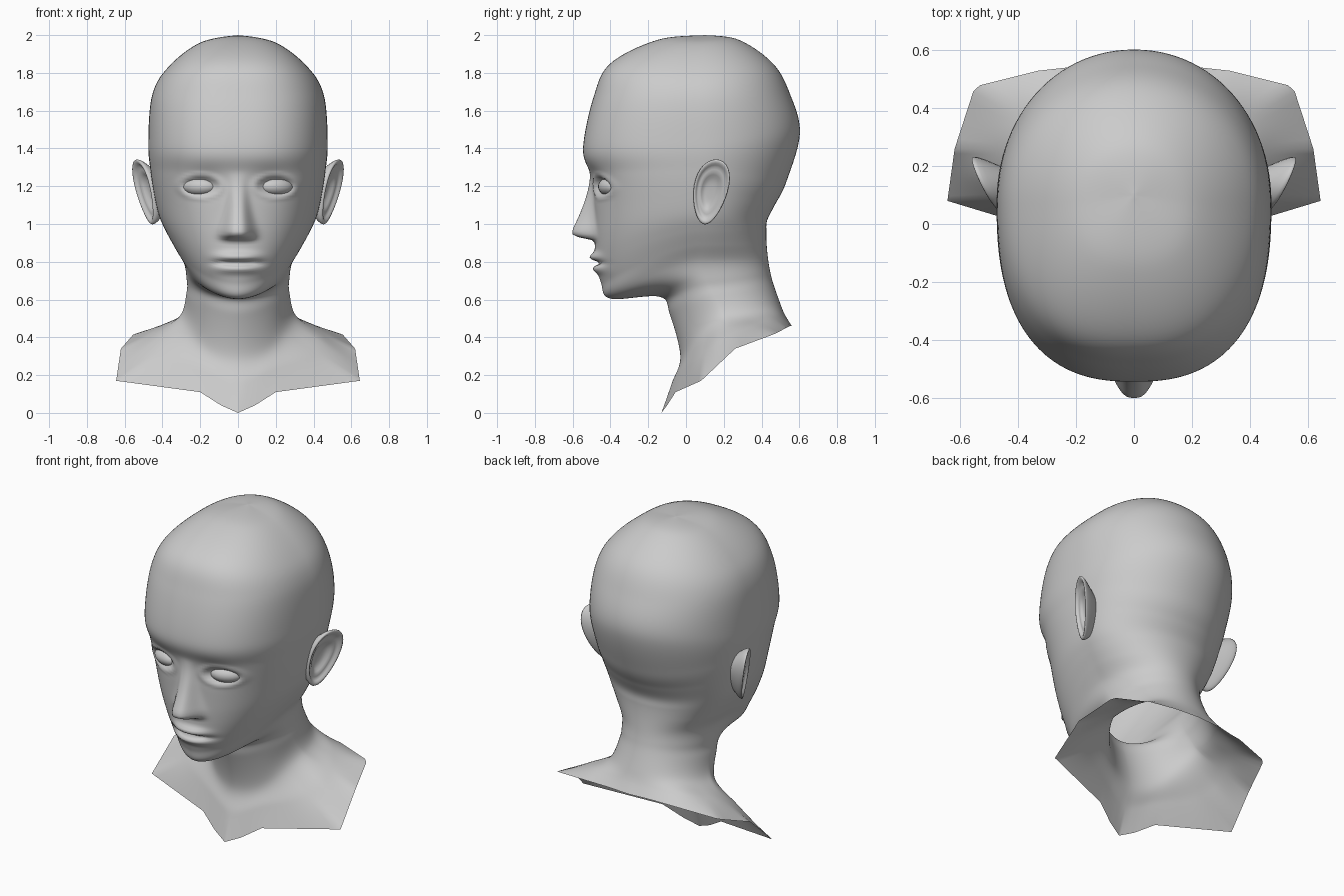
import bpy, bmesh
from math import sin, cos, pi, exp, hypot

if "Cube" in bpy.data.objects:
    bpy.data.objects.remove(bpy.data.objects["Cube"])

NF, NB, SUB = 44, 26, 10     # columns on front / back of half a ring, steps between rings


def make_object(name, bm):
    bmesh.ops.remove_doubles(bm, verts=bm.verts, dist=0.0004)
    bmesh.ops.recalc_face_normals(bm, faces=bm.faces)
    me = bpy.data.meshes.new(name)
    bm.to_mesh(me)
    bm.free()
    for p in me.polygons:
        p.use_smooth = True
    ob = bpy.data.objects.new(name, me)
    bpy.context.collection.objects.link(ob)
    return ob


def bridge(bm, loops):
    for a, b in zip(loops, loops[1:]):
        for i in range(len(a)):
            j = (i + 1) % len(a)
            bm.faces.new((a[i], a[j], b[j], b[i]))


def oval(yf, zf, w, zs, yb, zb):
    """Half ring through a front, a side and a back point, squarer at the skull."""
    n = min(2.5, max(1.85, 1.8 + 0.95 * (zf - 0.6)))
    ys = 0.07 + 0.5 * max(0, 0.78 - zs)
    pts = []
    for j in range(NF + NB + 1):
        if j <= NF:
            t, p, y, z = pi / 2 * (j / NF) ** 1.28, 2 / n, yf, zf
        else:
            t, p, y, z = pi / 2 * (1 + (j - NF) / NB), 0.97, yb, zb
        s, c = max(0, sin(t)), abs(cos(t))
        if j == NF + NB:
            s = 0
        pts.append((w * s ** p, ys + (y - ys) * c ** p, zs + (z - zs) * c ** 1.5))
    return pts


def polyline(ctrl):
    """Half ring along nine points, the fifth being the side."""
    pts = []
    for j in range(NF + NB + 1):
        u = 4 * j / NF if j <= NF else 4 + 4 * (j - NF) / NB
        i = min(int(u), 7)
        pts.append(tuple(a + (b - a) * (u - i) for a, b in zip(ctrl[i], ctrl[i + 1])))
    return pts


def rounded_middle(a, b, reach=6):
    """Half ring halfway between two others, with its corners averaged away."""
    mid = [tuple((p + q) / 2 for p, q in zip(u, v)) for u, v in zip(a, b)]
    end = len(mid) - 1
    out = []
    for j in range(end + 1):
        near = []
        for k in range(j - reach, j + reach + 1):
            m = abs(k) if k <= end else 2 * end - k
            x, y, z = mid[m]
            near.append((x if m == k else -x, y, z))
        out.append(tuple(sum(c) / len(near) for c in zip(*near)))
    return out


def spline(a, b, c, d, t):
    return 0.5 * (2 * b + (c - a) * t + (2 * a - 5 * b + 4 * c - d) * t * t
                  + (3 * b - a - 3 * c + d) * t ** 3)


def bump(v, centre, size, power=2):
    return exp(-(abs(v - centre) / size) ** power)


def face_relief(x, y, z):
    """Forward push of nose, lips, eyelids and eye sockets."""
    if y > -0.2:
        return 0
    ax = abs(x)
    ramp = max(0, min(1, (1.28 - z) / 0.31))
    under = max(0, min(1, (z - 0.912) / 0.025))
    nose = 0.115 * ramp ** 1.4 * under * bump(ax, 0, 0.042 + 0.036 * ramp ** 2, 3)
    e = hypot((ax - 0.2) / 0.09, (z - 1.2) / 0.047)
    eye = 0.008 * bump(e, 1.25, 0.25) - 0.025 * bump(e, 0, 0.9, 4)
    eye -= 0.02 * bump(ax, 0.17, 0.1) * bump(z, 1.22, 0.07)
    lips = (0.032 * bump(z, 0.825, 0.024) - 0.028 * bump(z, 0.793, 0.012)
            + 0.024 * bump(z, 0.762, 0.024))
    return nose + eye + lips * bump(ax, 0, 0.115, 3)


# Head, neck and shoulders: one loft from crown to the open lower edge
# (front y, front z, half width, side z, back y, back z)
rings = [oval(*r) for r in (
    (-0.15, 1.975, 0.2, 1.96, 0.28, 1.975),
    (-0.4, 1.85, 0.37, 1.83, 0.46, 1.85),
    (-0.49, 1.67, 0.455, 1.68, 0.55, 1.69),
    (-0.545, 1.4, 0.475, 1.43, 0.603, 1.48),
    (-0.507, 1.26, 0.463, 1.28, 0.53, 1.22),
    (-0.49, 1.1, 0.445, 1.16, 0.47, 1.1),
    (-0.485, 0.93, 0.42, 1.05, 0.43, 1.02),
    (-0.475, 0.8, 0.385, 0.97, 0.425, 0.96),
    (-0.45, 0.69, 0.34, 0.89, 0.427, 0.89),
    (-0.4, 0.605, 0.288, 0.8, 0.435, 0.81),
    (-0.14, 0.615, 0.272, 0.71, 0.445, 0.75),
    (-0.085, 0.52, 0.272, 0.64, 0.46, 0.69),
    (-0.03, 0.3, 0.31, 0.51, 0.495, 0.59))]
rings.insert(0, [(0, 0.1, 2)] * (NF + NB + 1))
rings.append(polyline([(0, -.13, 0), (.09, -.1, .04), (.2, -.055, .11), (.645, .08, .17),
                       (.62, .26, .34), (.55, .475, .42), (.33, .53, .45), (.15, .55, .46),
                       (0, .56, .46)]))
rings.insert(-1, rounded_middle(rings[-2], rings[-1]))

bm = bmesh.new()
loops = []
last = len(rings) - 1
for k in range(last):
    quad = [rings[max(0, min(last, k + o))] for o in (-1, 0, 1, 2)]
    for s in range(SUB + (k == last - 1)):
        half = []
        for pts in zip(*quad):
            x, y, z = (spline(*c, s / SUB) for c in zip(*pts))
            half.append((x, y - face_relief(x, y, z), z))
        full = half + [(-x, y, z) for x, y, z in half[-2:0:-1]]
        loops.append([bm.verts.new(p) for p in full])
bridge(bm, loops)
make_object("head_and_shoulders", bm)

# Ears: egg-shaped loops from hidden back, over the rim, into the hollow
ear_loops = [(0.5, -.1), (0.85, -.04), (1, -.006), (1, .01), (0.87, .01), (0.77, -.015),
             (0.6, -.005), (0.45, -.03), (0.2, -.035)]
for name, side in (("right_ear", 1), ("left_ear", -1)):
    bm = bmesh.new()
    loops = []
    for sc, dx in ear_loops:
        loop = []
        for i in range(16):
            a = i * pi / 8
            y = .13 + sc * ((.094 + .022 * sin(a)) * cos(a) + .03 * sin(a))
            z = 1.17 + sc * .178 * sin(a)
            x = .46 + .45 * (y - .06) + .16 * (z - 1.17) + dx
            loop.append(bm.verts.new((side * x, y, z)))
        loops.append(loop)
    bridge(bm, loops)
    bm.faces.new(loops[-1])
    ear = make_object(name, bm)
    sub = ear.modifiers.new("round", 'SUBSURF')
    sub.levels = sub.render_levels = 1

# Eyeballs
for name, side in (("right_eye", 1), ("left_eye", -1)):
    bpy.ops.mesh.primitive_uv_sphere_add(segments=24, ring_count=16, radius=1,
                                         location=(side * .202, -.4, 1.198),
                                         rotation=(0, 0, side * .38))
    eye = bpy.context.object
    eye.name = name
    eye.scale = (.094, .06, .05)
    bpy.ops.object.shade_smooth()
